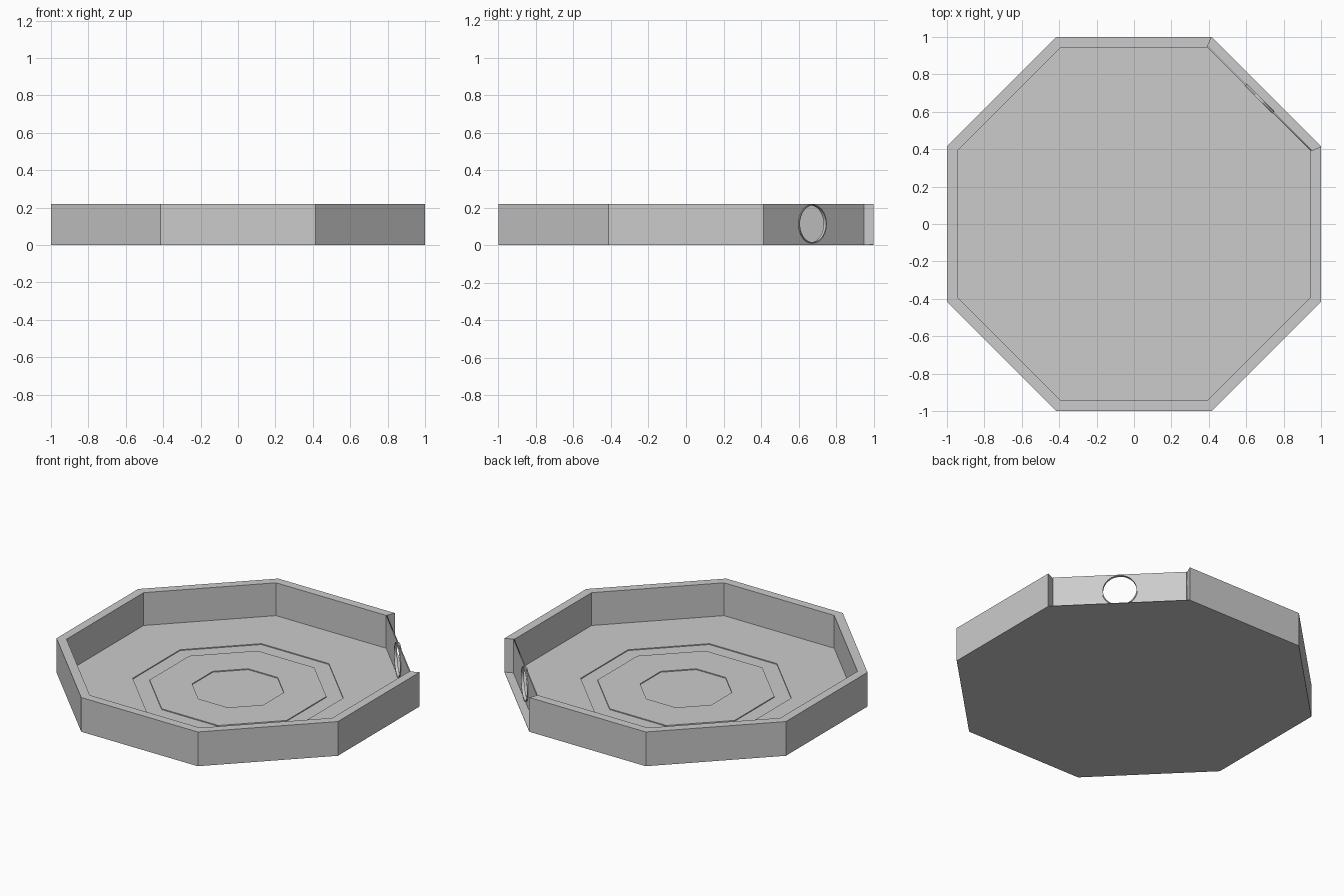
import bpy, math
from math import pi, cos, sin, tan

if "Cube" in bpy.data.objects:
    bpy.data.objects.remove(bpy.data.objects["Cube"])

H = 0.22          # wall height
IN = 0.945        # inner face distance of the wall
BASE, FLOOR = 0.003, 0.009


def corner(apothem, k):
    r, a = apothem / cos(pi / 8), pi / 8 + k * pi / 4
    return r * cos(a), r * sin(a)


def make(name, verts, faces):
    me = bpy.data.meshes.new(name)
    me.from_pydata(verts, [], faces)
    ob = bpy.data.objects.new(name, me)
    bpy.context.collection.objects.link(ob)
    return ob


def plate(name, a, z0, z1):
    v = [(*corner(a, k), z) for z in (z0, z1) for k in range(8)]
    f = [tuple(range(7, -1, -1)), tuple(range(8, 16))]
    f += [(k, (k + 1) % 8, (k + 1) % 8 + 8, k + 8) for k in range(8)]
    return make(name, v, f)


def ring(name, a0, a1, z0, z1, first=0, sides=8):
    """Octagonal ring of rectangular section; open with capped ends if sides < 8."""
    closed = sides == 8
    n = 8 if closed else sides + 1
    v = []
    for i in range(n):
        xi, yi = corner(a0, first + i)
        xo, yo = corner(a1, first + i)
        v += [(xi, yi, z0), (xo, yo, z0), (xo, yo, z1), (xi, yi, z1)]
    f = []
    for i in range(sides):
        p, q = 4 * i, 4 * ((i + 1) % n)
        f += [(p + j, q + j, q + (j + 1) % 4, p + (j + 1) % 4) for j in range(4)]
    if not closed:
        e = 4 * (n - 1)
        f += [(0, 1, 2, 3), (e + 3, e + 2, e + 1, e)]
    return make(name, v, f)


def circle(r, n=48):
    return [(r * cos(2 * pi * i / n), r * sin(2 * pi * i / n)) for i in range(n)]


def pierced(name, loops, thickness, dist, z):
    """Filled flat outline with a hole, standing upright on the back right side."""
    cu = bpy.data.curves.new(name, 'CURVE')
    cu.dimensions, cu.fill_mode, cu.extrude = '2D', 'BOTH', thickness / 2
    for pts in loops:
        s = cu.splines.new('POLY')
        s.points.add(len(pts) - 1)
        for p, (x, y) in zip(s.points, pts):
            p.co = (x, y, 0, 1)
        s.use_cyclic_u = True
    ob = bpy.data.objects.new(name, cu)
    bpy.context.collection.objects.link(ob)
    ob.location = (dist * cos(pi / 4), dist * sin(pi / 4), z)
    ob.rotation_euler = (pi / 2, 0, 3 * pi / 4)
    bpy.ops.object.select_all(action='DESELECT')
    ob.select_set(True)
    bpy.context.view_layer.objects.active = ob
    bpy.ops.object.convert(target='MESH')
    return bpy.context.view_layer.objects.active


# floor with a shallow octagonal groove and a shallow centre recess
plate("floor_base", 1.0, 0, BASE)
ring("outer_floor", 0.58, IN, BASE, FLOOR)
ring("inner_floor", 0.253, 0.487, BASE, FLOOR)

# thick wall on seven sides
ring("wall", IN, 1.0, BASE, H, first=1, sides=7)

# thin recessed panel with a round opening on the eighth side
w, zc = IN * tan(pi / 8), 0.113
rect = [(-w, BASE - zc), (w, BASE - zc), (w, H - zc), (-w, H - zc)]
pierced("opening_panel", [rect, circle(0.1)], 0.006, IN + 0.003, zc)
pierced("opening_rim", [circle(0.104), circle(0.098)], 0.018, IN + 0.004, zc)
